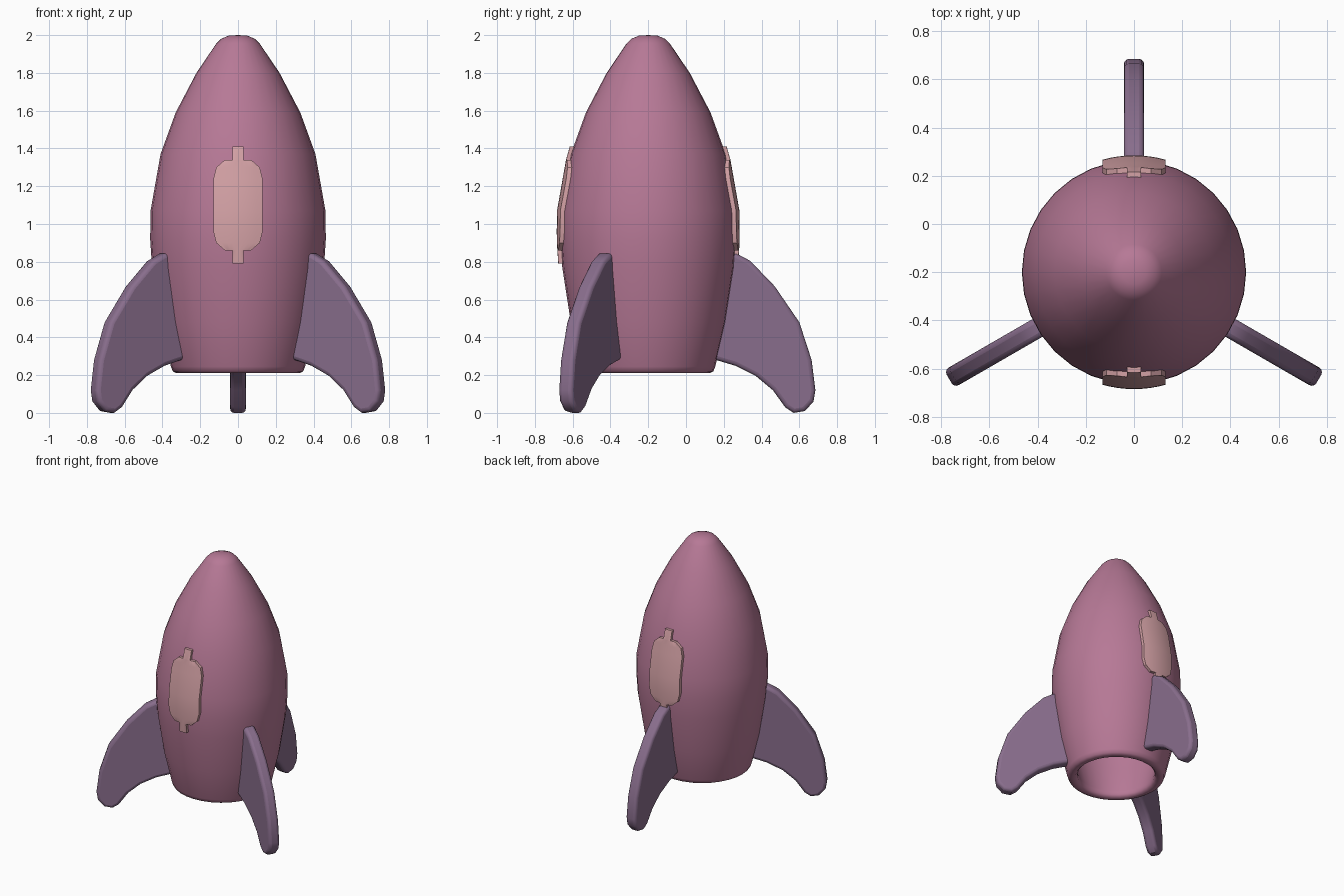
import bpy, bmesh, math
from mathutils import Matrix, Vector

if "Cube" in bpy.data.objects:
    bpy.data.objects.remove(bpy.data.objects["Cube"])

AXIS = Vector((0, -0.2, 0))   # centre line of the hull
SIDES = 32


def material(name, rgb):
    m = bpy.data.materials.new(name)
    m.use_nodes = True
    m.diffuse_color = (*rgb, 1)
    m.node_tree.nodes["Principled BSDF"].inputs["Base Color"].default_value = (*rgb, 1)
    return m


pink = material("dusty pink", (0.47, 0.19, 0.305))
purple = material("muted purple", (0.25, 0.155, 0.265))
blush = material("pale blush", (0.66, 0.36, 0.38))


def finish(bm, name, mat, angle=0.0):
    """Turn a bmesh into an object standing on the hull axis, turned about z."""
    bmesh.ops.recalc_face_normals(bm, faces=bm.faces)
    me = bpy.data.meshes.new(name)
    bm.to_mesh(me)
    bm.free()
    me.materials.append(mat)
    ob = bpy.data.objects.new(name, me)
    bpy.context.collection.objects.link(ob)
    ob.matrix_world = Matrix.Translation(AXIS) @ Matrix.Rotation(angle, 4, "Z")
    return ob


def smooth(ob, degrees):
    bpy.ops.object.select_all(action="DESELECT")
    ob.select_set(True)
    bpy.context.view_layer.objects.active = ob
    bpy.ops.object.shade_smooth_by_angle(angle=math.radians(degrees))


# Hull: lathed shell, open at the bottom with a rounded rim
outer = [(0.325, 0.21), (0.345, 0.22), (0.355, 0.245), (0.41, 0.48), (0.455, 0.77),
         (0.465, 0.92), (0.463, 1.07), (0.41, 1.37), (0.33, 1.59), (0.22, 1.8),
         (0.115, 1.955), (0.09, 1.98), (0.05, 1.997), (0, 2)]
inner = [(0, 1.85), (0.15, 1.77), (0.34, 1.36), (0.39, 1.0), (0.38, 0.77),
         (0.335, 0.48), (0.28, 0.26), (0.28, 0.23), (0.295, 0.212), outer[0]]
bm = bmesh.new()
points = [bm.verts.new((r, 0, z)) for r, z in outer + inner]
edges = [bm.edges.new(pair) for pair in zip(points, points[1:]) if pair[0].co.x + pair[1].co.x > 0]
bmesh.ops.spin(bm, geom=points + edges, cent=(0, 0, 0), axis=(0, 0, 1),
               angle=math.tau, steps=SIDES, use_merge=False)
bmesh.ops.remove_doubles(bm, verts=bm.verts, dist=0.0005)
smooth(finish(bm, "hull", pink), 50)


def hull_radius(z):
    for (r0, z0), (r1, z1) in zip(outer, outer[1:]):
        if z0 <= z <= z1:
            return r0 + (r1 - r0) * (z - z0) / (z1 - z0)


# Fins: swept outline given thickness and rounded edges
fin_outline = [(0.40, 0.84), (0.465, 0.845), (0.54, 0.805), (0.67, 0.67), (0.80, 0.48),
               (0.865, 0.28), (0.885, 0.12), (0.875, 0.06), (0.83, 0.01), (0.77, 0.0),
               (0.725, 0.03), (0.66, 0.12), (0.57, 0.195), (0.46, 0.25), (0.36, 0.28),
               (0.32, 0.29), (0.36, 0.48)]
FIN = 0.084
for name, degrees in (("rear_fin", 90), ("right_fin", 210), ("left_fin", 330)):
    bm = bmesh.new()
    face = bm.faces.new([bm.verts.new((r, -FIN / 2, z)) for r, z in fin_outline])
    side = bmesh.ops.extrude_face_region(bm, geom=[face])["geom"]
    bmesh.ops.translate(bm, vec=(0, FIN, 0),
                        verts=[v for v in side if isinstance(v, bmesh.types.BMVert)])
    fin = finish(bm, name, purple, math.radians(degrees))
    bevel = fin.modifiers.new("round edges", "BEVEL")
    bevel.width = 0.022
    bevel.segments = 3
    bevel.limit_method = "ANGLE"
    bevel.angle_limit = math.radians(60)
    smooth(fin, 40)

# Plain raised badge with end tabs, wrapped on the hull front and back
rows = [(0.79, 0.03), (0.86, 0.03), (0.861, 0.07), (0.90, 0.115), (0.96, 0.13), (1.07, 0.13),
        (1.24, 0.13), (1.30, 0.115), (1.339, 0.07), (1.34, 0.03), (1.41, 0.03)]
COLUMNS = 8
for name, angle in (("front_badge", 0.0), ("back_badge", math.pi)):
    bm = bmesh.new()
    layers = []
    for lift in (-0.015, 0.02):
        grid = []
        for z, half in rows:
            radius = hull_radius(z) + lift
            xs = [half * (2 * i / COLUMNS - 1) for i in range(COLUMNS + 1)]
            grid.append([bm.verts.new((x, -math.sqrt(radius ** 2 - x ** 2), z)) for x in xs])
        for low, high in zip(grid, grid[1:]):
            for i in range(COLUMNS):
                bm.faces.new((low[i], low[i + 1], high[i + 1], high[i]))
        layers.append(grid[0] + [row[-1] for row in grid[1:]]
                      + grid[-1][-2::-1] + [row[0] for row in grid[-2:0:-1]])
    back, front = layers
    for i in range(len(back)):
        j = (i + 1) % len(back)
        bm.faces.new((back[i], back[j], front[j], front[i]))
    smooth(finish(bm, name, blush, angle), 35)
